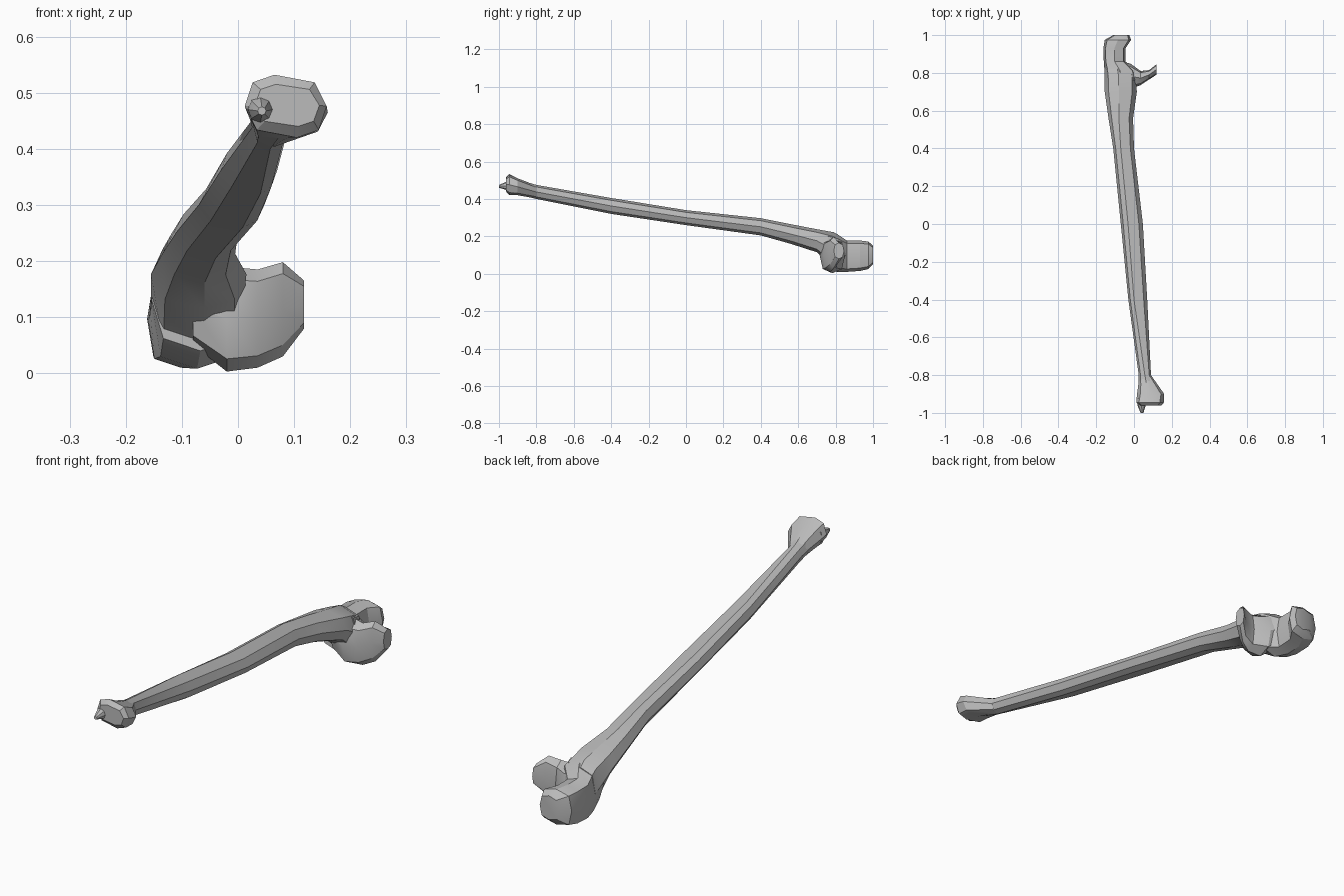
import bpy, bmesh, math

cube = bpy.data.objects.get("Cube")
if cube:
    bpy.data.objects.remove(cube)

bone_grey = bpy.data.materials.new("bone_grey")
bone_grey.use_nodes = True
COLOUR = (0.5, 0.5, 0.5, 1)
bone_grey.diffuse_color = COLOUR
bone_grey.node_tree.nodes["Principled BSDF"].inputs["Base Color"].default_value = COLOUR


def loft(name, axis, sections, sides=8):
    """Skin rings; section = position, low/high of both other axes, boxiness, lean."""
    bm = bmesh.new()
    rings = []
    for pos, a0, a1, b0, b1, power, lean in sections:
        ring = []
        for i in range(sides):
            t = math.tau * i / sides
            c, s = (math.copysign(abs(round(f, 6)) ** power, f)
                    for f in (math.cos(t), math.sin(t)))
            a = (a0 + a1) / 2 + c * (a1 - a0) / 2
            a += lean * s * (1 - abs(c))
            b = (b0 + b1) / 2 + s * (b1 - b0) / 2
            ring.append(bm.verts.new((a, pos, b) if axis == "y" else (pos, a, b)))
        rings.append(ring)
    for r, q in zip(rings, rings[1:]):
        for i in range(sides):
            j = (i + 1) % sides
            bm.faces.new((r[i], r[j], q[j], q[i]))
    bm.faces.new(rings[0])
    bm.faces.new(rings[-1])
    bmesh.ops.recalc_face_normals(bm, faces=bm.faces)
    mesh = bpy.data.meshes.new(name)
    bm.to_mesh(mesh)
    bm.free()
    mesh.materials.append(bone_grey)
    obj = bpy.data.objects.new(name, mesh)
    bpy.context.collection.objects.link(obj)
    bpy.ops.object.select_all(action="DESELECT")
    obj.select_set(True)
    bpy.context.view_layer.objects.active = obj
    bpy.ops.object.shade_smooth_by_angle(angle=math.radians(30))
    return obj


# Long shaft, from the narrow end to the neck of the joint
loft("shaft", "y", [
    (-0.92, .02, .14, .43, .51, 1, 0),
    (-0.8, .025, .09, .40, .475, 1, 0),
    (-0.4, -.03, .07, .32, .405, 1, -.02),
    (0, -.07, .047, .26, .34, 1, -.02),
    (0.4, -.11, 0, .205, .297, 1, -.015),
    (0.56, -.135, -.005, .16, .265, 1, -.01),
    (0.7, -.155, .015, .115, .238, .9, -.01),
    (0.79, -.155, .01, .03, .222, .8, -.01),
    (0.82, -.156, -.02, .02, .205, .7, 0),
])

# Hooked heel of the joint, hollowed on its inner side
loft("joint_heel", "y", [
    (0.76, -.154, .02, .04, .222, .8, 0),
    (0.81, -.156, .01, .008, .21, .7, 0),
    (0.86, -.16, -.045, .01, .178, .6, 0),
    (0.93, -.162, -.045, .015, .178, .6, 0),
    (0.975, -.155, -.015, .025, .172, .6, 0),
    (1.0, -.11, -.025, .05, .15, .7, 0),
])

# Thin prong facing the heel across the hollow
loft("joint_prong", "x", [
    (-.08, .72, .86, .05, .19, .8, 0),
    (-.02, .715, .85, .003, .19, .8, 0),
    (.035, .735, .81, .01, .185, .8, 0),
    (.08, .765, .815, .03, .198, .8, 0),
    (.118, .79, .845, .08, .165, .8, 0),
])

# Knob on the narrow end
loft("end_knob", "y", [
    (-0.8, .03, .09, .402, .472, 1, 0),
    (-0.9, .016, .16, .42, .51, .8, 0),
    (-0.945, .012, .158, .42, .532, .8, -.02),
    (-0.962, .03, .145, .44, .515, .8, -.02),
])

# Small pointed spur beside the knob
loft("end_spur", "y", [
    (-0.92, .015, .065, .44, .5, 1, 0),
    (-0.96, .018, .062, .448, .492, 1, 0),
    (-1.0, .035, .05, .46, .475, 1, 0),
])
